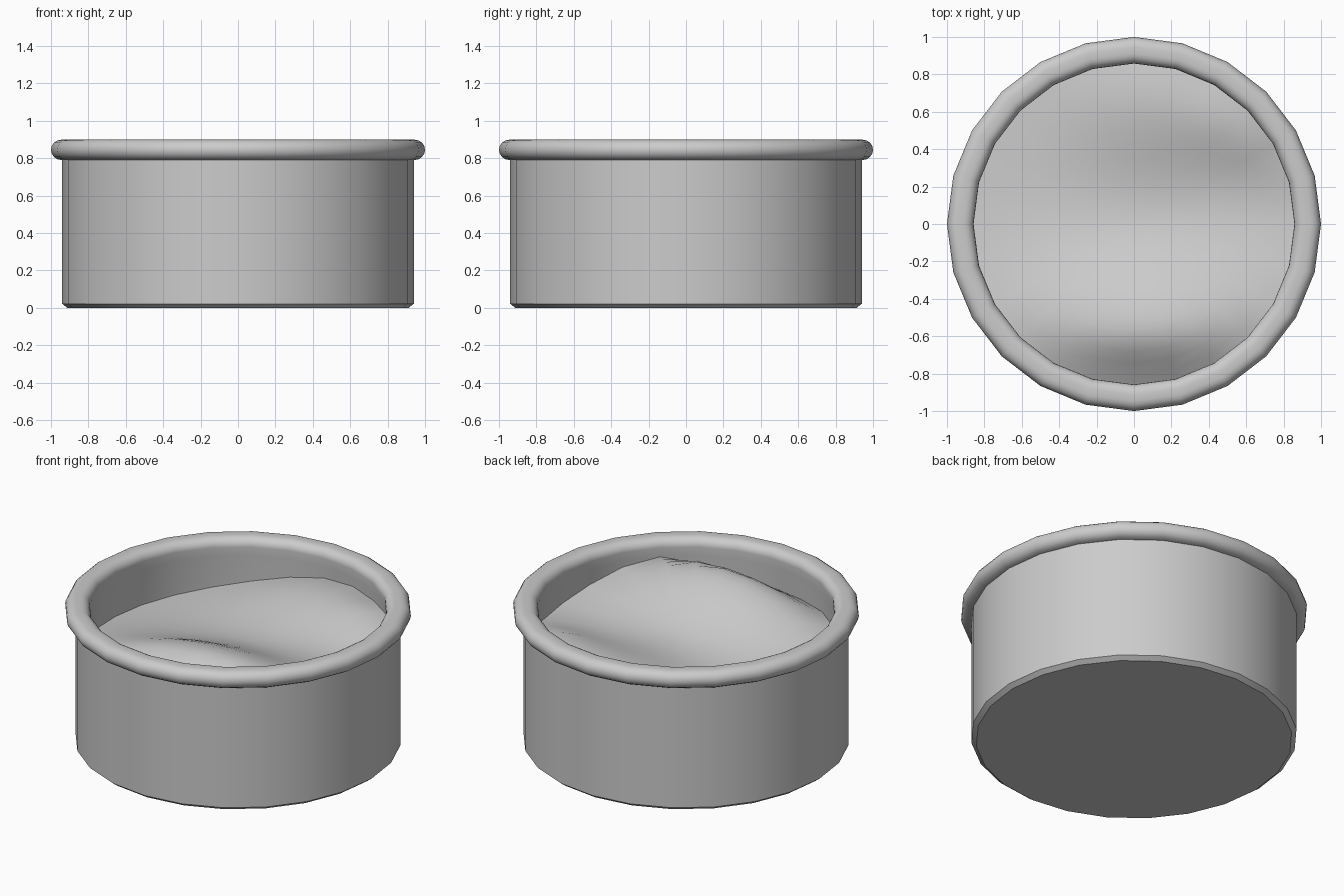
import bpy
from math import sin, cos, pi, exp, radians

if "Cube" in bpy.data.objects:
    bpy.data.objects.remove(bpy.data.objects["Cube"])

SIDES = 24

grey = bpy.data.materials.new("plain grey")
grey.use_nodes = True
colour = (0.6, 0.6, 0.6, 1)
grey.diffuse_color = colour
grey.node_tree.nodes["Principled BSDF"].inputs["Base Color"].default_value = colour


def lathe(name, profile, height=None):
    """Spin (radius, z) points round z; radius 0 becomes a single pole."""
    verts, rings, faces = [], [], []
    for r, z in profile:
        start = len(verts)
        count = SIDES if r > 0 else 1
        for i in range(count):
            a = 2 * pi * i / SIDES
            x, y = r * cos(a), r * sin(a)
            verts.append((x, y, height(x, y) if height else z))
        rings.append([start + i % count for i in range(SIDES)])
    for low, high in zip(rings, rings[1:]):
        for i in range(SIDES):
            j = (i + 1) % SIDES
            quad = [low[i], low[j], high[j], high[i]]
            faces.append(list(dict.fromkeys(quad)))
    mesh = bpy.data.meshes.new(name)
    mesh.from_pydata(verts, [], faces)
    mesh.materials.append(grey)
    obj = bpy.data.objects.new(name, mesh)
    bpy.context.collection.objects.link(obj)
    bpy.ops.object.select_all(action="DESELECT")
    obj.select_set(True)
    bpy.context.view_layer.objects.active = obj
    bpy.ops.object.shade_smooth_by_angle(angle=radians(35))
    return obj


def arc(cx, cz, r, start, end, steps=5):
    return [(cx + r * cos(radians(start + (end - start) * k / steps)),
             cz + r * sin(radians(start + (end - start) * k / steps)))
            for k in range(steps + 1)]


# Bowl: chamfered foot, straight wall, rolled rim, inner wall and floor
outer_wall = [(0, 0), (0.912, 0), (0.94, 0.022), (0.94, 0.79)]
rim = arc(0.946, 0.845, 0.054, -90, 90, 8) + arc(0.912, 0.845, 0.054, 90, 180)
inner_wall = [(0.865, 0.79), (0.865, 0.08), (0, 0.08)]
lathe("bowl", outer_wall + rim + inner_wall)


# Contents: rolling heap with a back plateau and a long front ridge
def bump(x, y, cx, cy, sx, sy, h):
    return h * exp(-((x - cx) / sx) ** 2 - ((y - cy) / sy) ** 2)


def heap(x, y):
    ridge_y = -0.56
    ridge_width = 0.26 if y < ridge_y else 0.42    # steeper towards the front
    return (0.6 + 0.045 * x
            + bump(x, y, 0.12, 0.7, 0.52, 0.45, 0.14)
            + bump(x, y, 0.62, 0.52, 0.28, 0.2, 0.08)
            + bump(x, y, 0.14, ridge_y, 0.78, ridge_width, 0.235))


RINGS = 14
lathe("contents", [(0.868 * (1 - k / RINGS), 0) for k in range(RINGS + 1)], heap)
